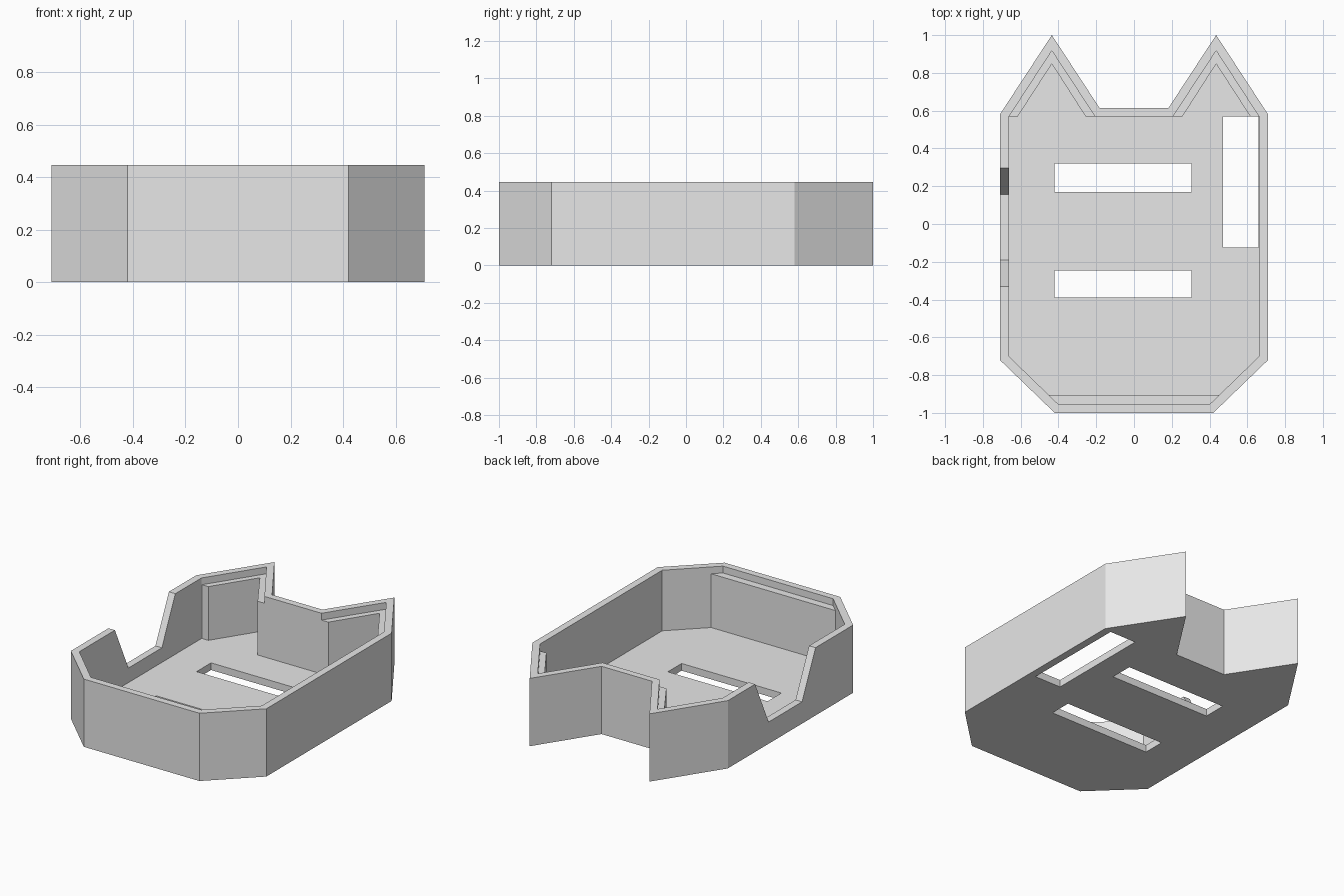
import bpy, bmesh
from mathutils import Vector

old = bpy.data.objects.get("Cube")
if old:
    bpy.data.objects.remove(old, do_unlink=True)

HEIGHT, FLOOR, LEDGE = 0.445, 0.047, 0.40

grey = bpy.data.materials.new("plain grey")
grey.use_nodes = True
grey.diffuse_color = (0.8, 0.8, 0.8, 1)
grey.node_tree.nodes["Principled BSDF"].inputs["Base Color"].default_value = (0.8, 0.8, 0.8, 1)


def prism(name, base, offset):
    """Solid made by sweeping a planar outline along an offset."""
    bm = bmesh.new()
    face = bm.faces.new([bm.verts.new(p) for p in base])
    swept = bmesh.ops.extrude_face_region(bm, geom=[face])["geom"]
    bmesh.ops.translate(bm, vec=Vector(offset),
                        verts=[v for v in swept if isinstance(v, bmesh.types.BMVert)])
    bmesh.ops.recalc_face_normals(bm, faces=bm.faces)
    mesh = bpy.data.meshes.new(name)
    bm.to_mesh(mesh)
    bm.free()
    mesh.materials.append(grey)
    obj = bpy.data.objects.new(name, mesh)
    bpy.context.collection.objects.link(obj)
    return obj


def upright(name, outline, z0, z1):
    return prism(name, [(x, y, z0) for x, y in outline], (0, 0, z1 - z0))


def mirrored(half):
    return half + [(-x, y) for x, y in reversed(half)]


def rect(x0, x1, y0, y1):
    return [(x0, y0), (x1, y0), (x1, y1), (x0, y1)]


def cut(target, cutter):
    cutter.hide_render = True
    mod = target.modifiers.new("cut", "BOOLEAN")
    mod.operation, mod.solver, mod.object = "DIFFERENCE", "EXACT", cutter
    bpy.context.view_layer.objects.active = target
    bpy.ops.object.modifier_apply(modifier=mod.name)
    bpy.data.objects.remove(cutter, do_unlink=True)


# Tray: eared outline, hollowed to leave a floor and walls
outer = mirrored([(0.42, -1), (0.71, -0.72), (0.71, 0.58), (0.435, 1), (0.183, 0.615)])
inner = mirrored([(0.40, -0.955), (0.663, -0.70), (0.663, 0.567), (0.435, 0.917), (0.207, 0.57)])
tray = upright("tray", outer, 0, HEIGHT)
cut(tray, upright("cavity_cutter", inner, FLOOR, HEIGHT + 0.1))

# Floor openings: two strap slots and one long side opening
for x0, x1, y0, y1 in [(-0.42, 0.305, 0.17, 0.32),
                       (-0.42, 0.305, -0.39, -0.247),
                       (0.47, 0.66, -0.125, 0.57)]:
    cut(tray, upright("slot_cutter", rect(x0, x1, y0, y1), -0.1, FLOOR + 0.05))

# Notch with sloping ends in one side wall
slope = 0.14 / (HEIGHT - 0.143)
top = HEIGHT + 0.1
spread = slope * (top - 0.143)
cut(tray, prism("notch_cutter",
                [(-0.8, -0.19, 0.143), (-0.8, 0.157, 0.143),
                 (-0.8, 0.157 + spread, top), (-0.8, -0.19 - spread, top)],
                (0.2, 0, 0)))

# Lid ledges: one across the front, one inside each ear
upright("front_ledge", [(-0.455, -0.905), (-0.40, -0.965), (0.40, -0.965), (0.455, -0.905)],
        FLOOR - 0.01, LEDGE)
ear = [(0.67, 0.57), (0.615, 0.57), (0.435, 0.848), (0.257, 0.57), (0.20, 0.57), (0.435, 0.925)]
for side, sign in (("left", 1), ("right", -1)):
    upright(side + "_ear_ledge", [(sign * x, y) for x, y in ear], FLOOR - 0.01, LEDGE)
